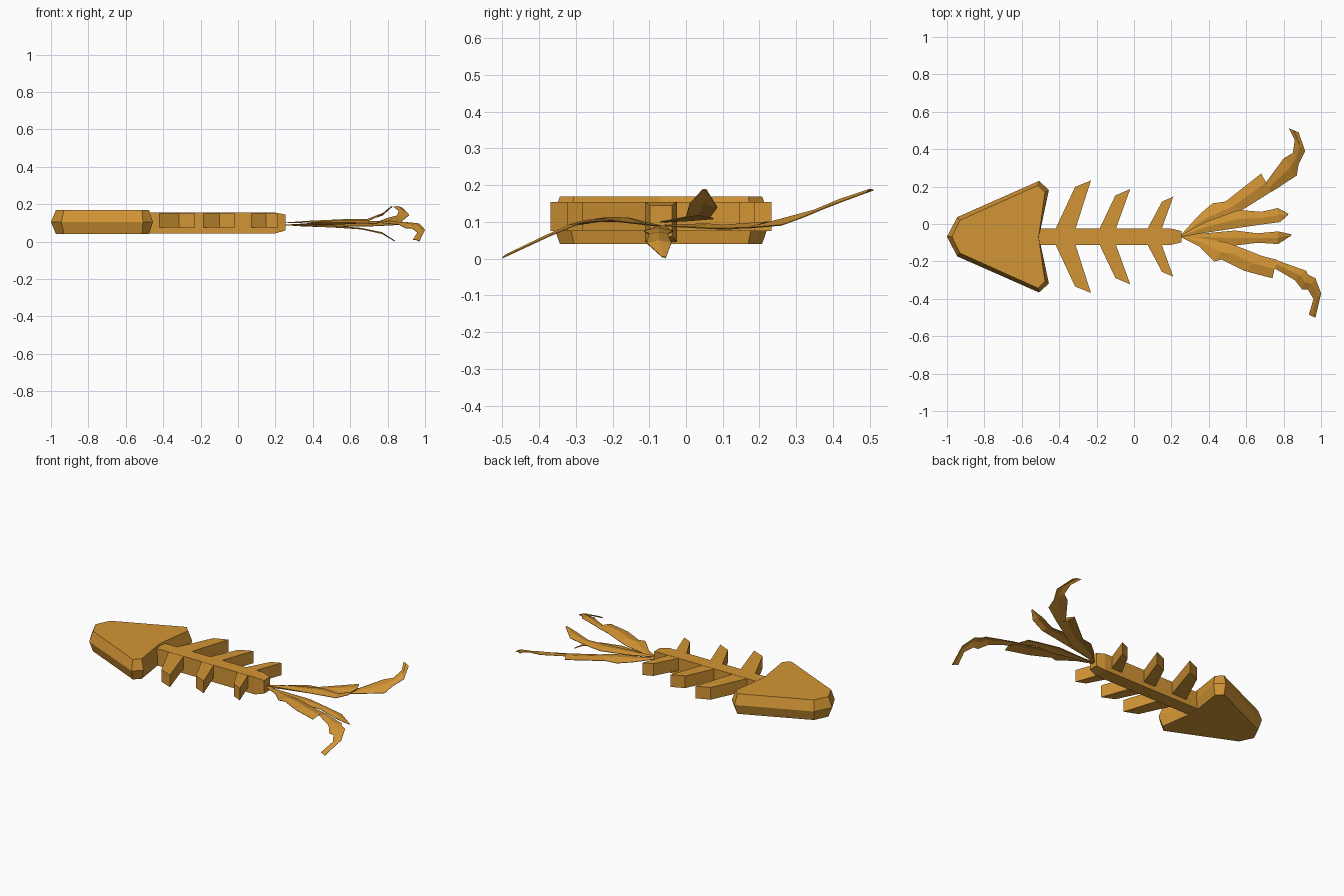
import bpy
import bmesh

AXIS_Y = -0.068   # the fish is mirrored about this line

cube = bpy.data.objects.get("Cube")
if cube:
    bpy.data.objects.remove(cube, do_unlink=True)

amber = bpy.data.materials.new("amber")
amber.use_nodes = True
colour = (0.65, 0.30, 0.035, 1)
amber.diffuse_color = colour
shader = next(n for n in amber.node_tree.nodes if n.type == 'BSDF_PRINCIPLED')
shader.inputs["Base Color"].default_value = colour


def finish(name, bm):
    """Turn a bmesh into a flat-shaded amber object."""
    bmesh.ops.recalc_face_normals(bm, faces=bm.faces)
    mesh = bpy.data.meshes.new(name)
    bm.to_mesh(mesh)
    bm.free()
    mesh.materials.append(amber)
    obj = bpy.data.objects.new(name, mesh)
    bpy.context.collection.objects.link(obj)
    return obj


def loft(name, rings):
    """Join equal-length rings of points and cap both ends."""
    bm = bmesh.new()
    loops = [[bm.verts.new(point) for point in ring] for ring in rings]
    count = len(loops[0])
    for low, high in zip(loops, loops[1:]):
        for i in range(count):
            j = (i + 1) % count
            bm.faces.new((low[i], low[j], high[j], high[i]))
    bm.faces.new(loops[0])
    bm.faces.new(loops[-1])
    return finish(name, bm)


def mirrored(half, z):
    """Close a half outline (x, distance from axis) around the axis."""
    near = [(x, AXIS_Y + d, z) for x, d in half]
    far = [(x, AXIS_Y - d, z) for x, d in reversed(half) if d > 0]
    return near + far


def interpolate(t, keys):
    """Piecewise linear height lookup."""
    if t <= keys[0][0]:
        return keys[0][1]
    for (t0, z0), (t1, z1) in zip(keys, keys[1:]):
        if t <= t1:
            return z0 + (z1 - z0) * (t - t0) / (t1 - t0)
    return keys[-1][1]


def frond(name, stations, height, ridge):
    """Thin creased leaf; each station holds its left and right edge point."""
    bm = bmesh.new()
    rows = []
    for ax, ay, bx, by in stations:
        za, zb = height(ax, ay), height(bx, by)
        width = ((ax - bx) ** 2 + (ay - by) ** 2) ** 0.5
        middle = ((ax + bx) / 2, (ay + by) / 2, (za + zb) / 2 + ridge * width)
        rows.append([bm.verts.new(p) for p in ((ax, ay, za), middle, (bx, by, zb))])
    for row, following in zip(rows, rows[1:]):
        for i in range(2):
            bm.faces.new((row[i], row[i + 1], following[i + 1], following[i]))
    obj = finish(name, bm)
    solid = obj.modifiers.new("thickness", 'SOLIDIFY')
    solid.thickness = 0.003
    solid.offset = 0


# Head: arrow-shaped slab with slanted rims
rim = [(-1, 0), (-0.945, 0.105), (-0.508, 0.298), (-0.455, 0.25), (-0.508, 0)]
face = [(-0.973, 0), (-0.93, 0.088), (-0.513, 0.275), (-0.476, 0.237), (-0.51, 0)]
loft("head", [mirrored(face, 0.04), mirrored(rim, 0.105), mirrored(face, 0.17)])


# Spine: long bar with a tapered tail end
def spine_ring(x, half, low, high):
    return [(x, AXIS_Y + side * half, z)
            for side, z in ((-1, low), (1, low), (1, high), (-1, high))]


loft("spine", [spine_ring(-0.52, 0.043, 0.045, 0.155),
               spine_ring(0.2, 0.043, 0.045, 0.155),
               spine_ring(0.255, 0.03, 0.06, 0.145)])

# Ribs: swept-back pairs that shorten toward the tail
ribs = {
    "front": [(-0.43, 0.02), (-0.315, 0.266), (-0.23, 0.301), (-0.32, 0.02)],
    "middle": [(-0.195, 0.02), (-0.1, 0.22), (-0.02, 0.255), (-0.105, 0.02)],
    "rear": [(0.06, 0.02), (0.15, 0.188), (0.21, 0.214), (0.14, 0.02)],
}
for place, outline in ribs.items():
    for side, sign in (("left", 1), ("right", -1)):
        loft(f"{place}_rib_{side}",
             [[(x, AXIS_Y + sign * d, z) for x, d in outline] for z in (0.075, 0.154)])

# Tail: two long curling outer fronds
rising = [(-0.07, 0.09), (0.1, 0.08), (0.25, 0.088), (0.3, 0.105), (0.4, 0.147), (0.51, 0.187)]
frond("outer_tail_frond_back", [
    (0.25, -0.06, 0.25, -0.07), (0.35, 0.05, 0.35, -0.03),
    (0.42, 0.11, 0.48, 0.01), (0.49, 0.12, 0.57, 0.07),
    (0.68, 0.27, 0.73, 0.17), (0.69, 0.2, 0.74, 0.175),
    (0.8, 0.35, 0.87, 0.26), (0.85, 0.38, 0.88, 0.32),
    (0.86, 0.45, 0.915, 0.39), (0.83, 0.51, 0.88, 0.49),
], lambda x, y: interpolate(y, rising), 0.1)

falling = [(-0.5, 0.002), (-0.4, 0.05), (-0.34, 0.075), (-0.28, 0.1), (-0.2, 0.103), (-0.07, 0.088)]
frond("outer_tail_frond_front", [
    (0.25, -0.06, 0.25, -0.07), (0.38, -0.08, 0.35, -0.12),
    (0.5, -0.1, 0.43, -0.2), (0.58, -0.13, 0.47, -0.19),
    (0.68, -0.17, 0.59, -0.25), (0.76, -0.19, 0.74, -0.29),
    (0.78, -0.2, 0.74, -0.23), (0.92, -0.25, 0.86, -0.3),
    (0.93, -0.27, 0.9, -0.35), (0.97, -0.29, 0.93, -0.35),
    (1, -0.37, 0.96, -0.4), (0.97, -0.5, 0.935, -0.485),
], lambda x, y: interpolate(y, falling), 0.1)

# Tail: two shorter inner fronds with bent tips
lifted = [(0.25, 0.1), (0.7, 0.113), (0.76, 0.13), (0.82, 0.188)]
frond("inner_tail_frond_back", [
    (0.25, -0.06, 0.25, -0.07), (0.38, 0.01, 0.36, -0.05),
    (0.56, 0.075, 0.56, -0.02), (0.68, 0.065, 0.7, 0),
    (0.77, 0.085, 0.78, 0.01), (0.825, 0.055, 0.82, 0.045),
], lambda x, y: interpolate(x, lifted), 0.1)

drooped = [(0.25, 0.09), (0.6, 0.072), (0.74, 0.06), (0.84, 0.002)]
frond("inner_tail_frond_front", [
    (0.25, -0.06, 0.25, -0.07), (0.38, -0.05, 0.38, -0.09),
    (0.54, -0.035, 0.54, -0.115), (0.66, -0.05, 0.66, -0.1),
    (0.77, -0.04, 0.77, -0.107), (0.84, -0.055, 0.835, -0.065),
], lambda x, y: interpolate(x, drooped), 0.1)
